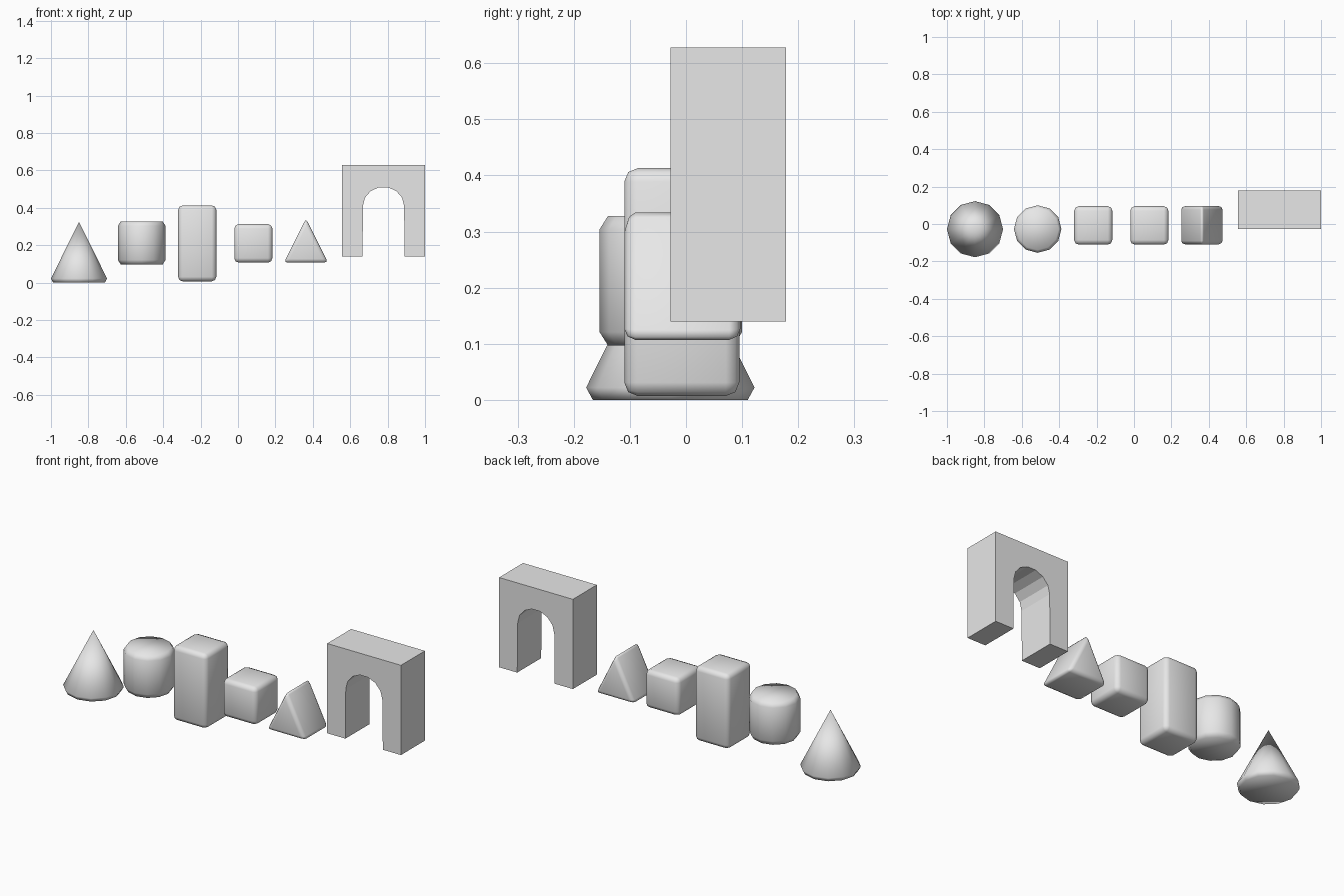
import bpy, bmesh
from math import cos, sin, pi, radians

default = bpy.data.objects.get("Cube")
if default:
    bpy.data.objects.remove(default, do_unlink=True)

# One plain grey for the whole set
grey = bpy.data.materials.new("plain grey")
grey.use_nodes = True
color = (0.8, 0.8, 0.8, 1)
grey.diffuse_color = color
grey.node_tree.nodes["Principled BSDF"].inputs["Base Color"].default_value = color


def finish(name, bm, location, smooth=True):
    bmesh.ops.recalc_face_normals(bm, faces=bm.faces)
    for face in bm.faces:
        face.smooth = smooth
    mesh = bpy.data.meshes.new(name)
    bm.to_mesh(mesh)
    bm.free()
    mesh.materials.append(grey)
    obj = bpy.data.objects.new(name, mesh)
    obj.location = location
    bpy.context.collection.objects.link(obj)
    return obj


def lathe(name, profile, location, sides=12, turn=0.0):
    """Stack rings of (radius, height); a zero radius closes to a point."""
    bm = bmesh.new()
    rings = []
    for radius, z in profile:
        count = sides if radius else 1
        rings.append([bm.verts.new((radius * cos(turn + 2 * pi * i / sides),
                                    radius * sin(turn + 2 * pi * i / sides), z))
                      for i in range(count)])
    for low, high in zip(rings, rings[1:]):
        for i in range(sides):
            j = (i + 1) % sides
            if len(high) == 1:
                bm.faces.new((low[i], low[j], high[0]))
            else:
                bm.faces.new((low[i], low[j], high[j], high[i]))
    for ring in (rings[0], rings[-1]):
        if len(ring) > 1:
            bm.faces.new(ring)
    return finish(name, bm, location)


def prism(name, outline, y_front, y_back, location, bevel=0.0):
    """Extrude an (x, z) outline along y, optionally rounding all edges."""
    bm = bmesh.new()
    face = bm.faces.new([bm.verts.new((x, y_front, z)) for x, z in outline])
    result = bmesh.ops.extrude_face_region(bm, geom=[face])
    moved = [v for v in result["geom"] if isinstance(v, bmesh.types.BMVert)]
    bmesh.ops.translate(bm, verts=moved, vec=(0, y_back - y_front, 0))
    obj = finish(name, bm, location, smooth=bevel > 0)
    if bevel:
        mod = obj.modifiers.new("rounded edges", "BEVEL")
        mod.width = bevel
        mod.segments = 2
        mod.limit_method = "NONE"
    return obj


def block(name, x, z, width, height):
    w = width / 2
    return prism(name, [(-w, 0), (w, 0), (w, height), (-w, height)],
                 -0.11, 0.095, (x, 0, z), bevel=0.024)


# Round blocks
lathe("cone_block", [(0.138, 0), (0.15, 0.022), (0, 0.325)], (-0.85, -0.028, 0))
lathe("cylinder_block", [(0.112, 0), (0.127, 0.024), (0.127, 0.207), (0.112, 0.231)],
      (-0.515, -0.027, 0.097))

# Rounded rectangular blocks
block("tall_block", -0.218, 0.007, 0.204, 0.406)
block("cube_block", 0.082, 0.107, 0.204, 0.206)

# Rounded triangular block
prism("triangle_block", [(-0.118, 0), (0.118, 0), (0, 0.236)],
      -0.11, 0.097, (0.363, 0, 0.107), bevel=0.02)

# Sharp-edged arch with a slightly flared opening
curve = [(0.11 * cos(a), 0.27 + 0.102 * sin(a))
         for a in (pi * i / 7 for i in range(8))]
arch = [(-0.222, 0), (-0.222, 0.488), (0.222, 0.488), (0.222, 0), (0.113, 0)]
prism("arch_block", arch + curve + [(-0.112, 0)], -0.028, 0.178, (0.778, 0, 0.14))
